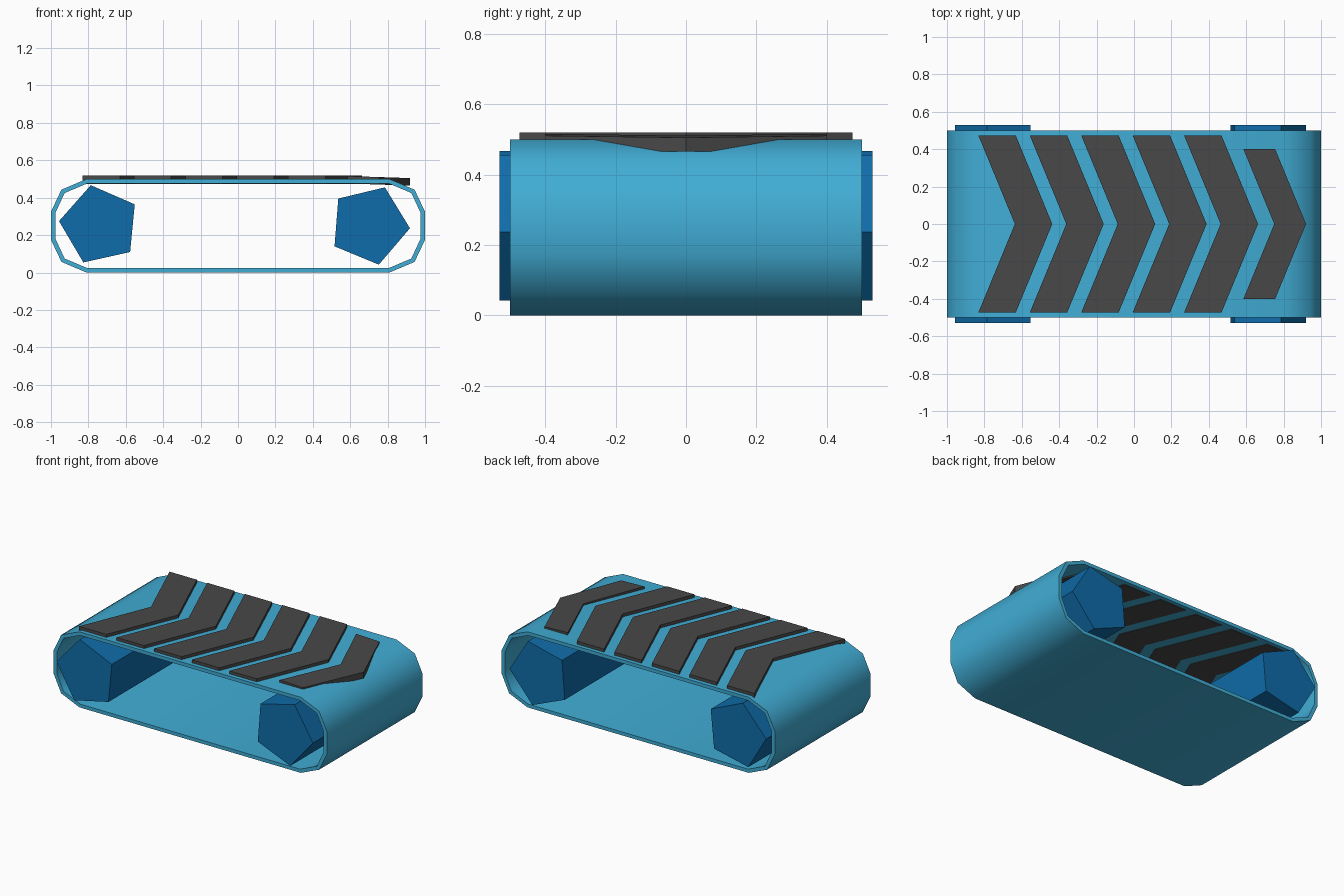
import bpy, bmesh, math

if "Cube" in bpy.data.objects:
    bpy.data.objects.remove(bpy.data.objects["Cube"])


def material(name, rgb):
    m = bpy.data.materials.new(name)
    m.diffuse_color = (*rgb, 1)
    m.use_nodes = True
    m.node_tree.nodes["Principled BSDF"].inputs["Base Color"].default_value = m.diffuse_color
    return m


BELT = material("belt blue", (0.053, 0.42, 0.67))
ROLLER = material("roller blue", (0.0048, 0.15, 0.40))
ARROW = material("dark grey", (0.065, 0.065, 0.065))


def finish(name, bm, mat):
    bmesh.ops.recalc_face_normals(bm, faces=bm.faces)
    me = bpy.data.meshes.new(name)
    bm.to_mesh(me)
    bm.free()
    me.materials.append(mat)
    ob = bpy.data.objects.new(name, me)
    bpy.context.collection.objects.link(ob)
    return ob


def prism(name, base, offset, mat):
    """Extrude a flat outline by an offset vector."""
    bm = bmesh.new()
    face = bm.faces.new([bm.verts.new(p) for p in base])
    ext = bmesh.ops.extrude_face_region(bm, geom=[face], use_keep_orig=True)
    verts = [g for g in ext["geom"] if isinstance(g, bmesh.types.BMVert)]
    bmesh.ops.translate(bm, verts=verts, vec=offset)
    return finish(name, bm, mat)


def loop(quarter):
    """Mirror one upper right quarter of the belt outline into a full loop."""
    right = quarter + [(x, 0.5 - z) for x, z in reversed(quarter)]
    return right + [(-x, z) for x, z in reversed(right)]


# Hollow belt loop
outer = loop([(0.81, 0.5), (0.944, 0.443), (1.0, 0.325)])
inner = loop([(0.804, 0.477), (0.927, 0.425), (0.976, 0.319)])
bm = bmesh.new()
rings = [[bm.verts.new((x, y, z)) for x, z in prof]
         for prof, y in ((outer, -0.5), (outer, 0.5), (inner, 0.5), (inner, -0.5))]
n = len(outer)
for r in range(4):
    a, b = rings[r], rings[(r + 1) % 4]
    for i in range(n):
        j = (i + 1) % n
        bm.faces.new((a[i], a[j], b[j], b[i]))
belt = finish("belt", bm, BELT)
bpy.context.view_layer.objects.active = belt
belt.select_set(True)
bpy.ops.object.shade_smooth_by_angle(angle=math.radians(60))

# Five-sided rollers
for name, cx, cz, start in (("left_roller", -0.74, 0.254, 102.5),
                            ("right_roller", 0.702, 0.254, 67.5)):
    pts = []
    for k in range(5):
        a = math.radians(start + 72 * k)
        pts.append((cx + 0.218 * math.cos(a), -0.53, cz + 0.218 * math.sin(a)))
    prism(name, pts, (0, 1.06, 0), ROLLER)


# Chevron arrows on the belt
def chevron(name, x, width, sweep, half, z, height, slope=0):
    pts = [(x, -half), (x + width, -half), (x + width + sweep, 0),
           (x + width, half), (x, half), (x + sweep, 0)]
    base = [(px, py, z - slope * (px - x)) for px, py in pts]
    prism(name, base, (0, 0, height), ARROW)


for i in range(5):
    chevron(f"chevron_{i + 1}", -0.832 + 0.275 * i, 0.2, 0.195, 0.473, 0.474, 0.046)
# Smaller front arrow, tipped slightly downwards
chevron("chevron_6", 0.585, 0.17, 0.165, 0.4, 0.476, 0.04, 0.033)
